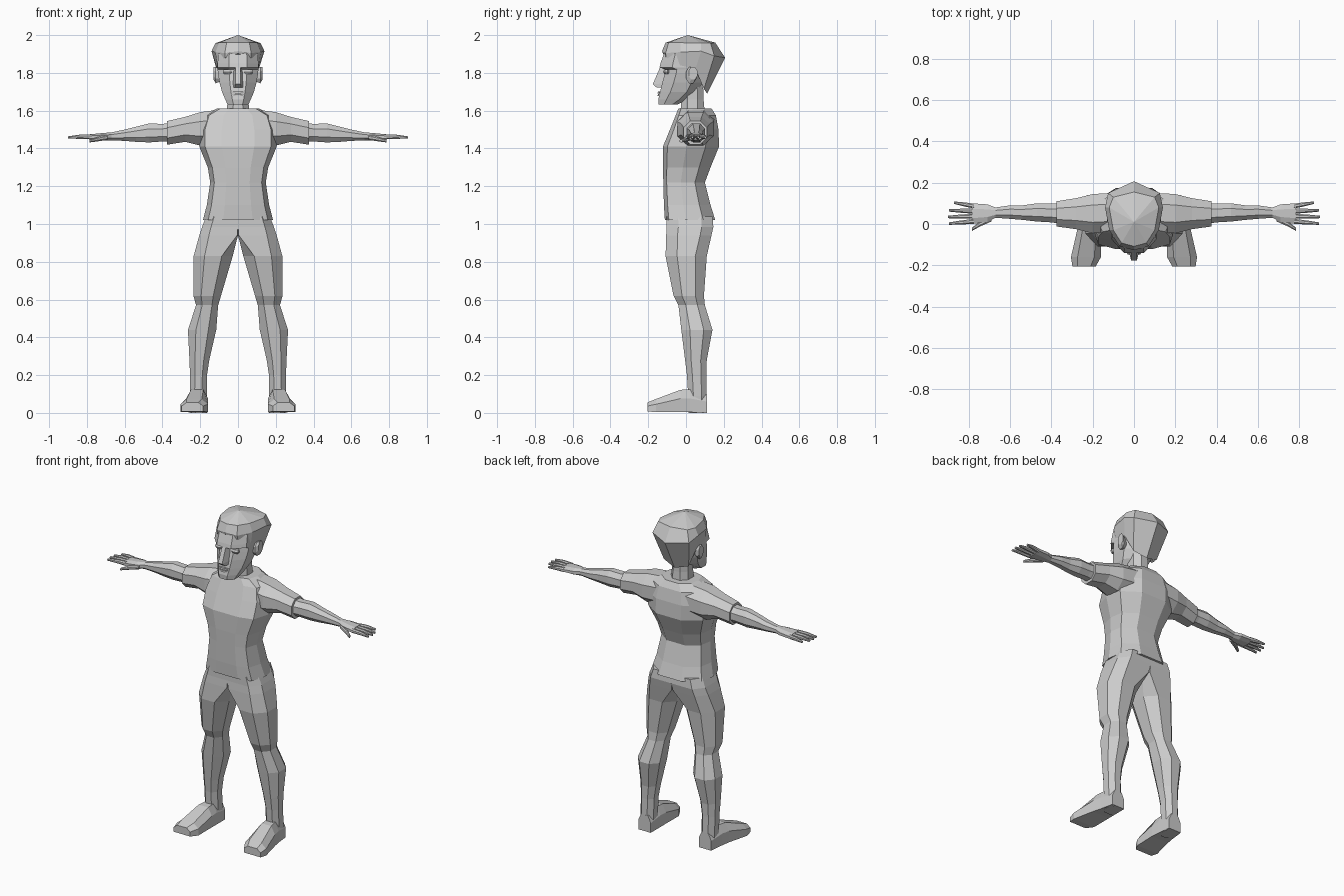
import bpy, bmesh

grey = bpy.data.materials.new("plain grey")
grey.diffuse_color = (0.6, 0.6, 0.6, 1)


def octagon(a0, a1, b0, b1, c=0.28, c0=None):
    """Chamfered rectangle; c0 is the chamfer on the a0 side."""
    c0 = c if c0 is None else c0
    w, h = a1 - a0, b1 - b0
    lo, hi = b0 + c * h, b1 - c * h
    return [(a0 + c0 * w, b0), (a1 - c * w, b0), (a1, lo), (a1, hi),
            (a1 - c * w, b1), (a0 + c0 * w, b1), (a0, hi), (a0, lo)]


def ring_z(z, x0, x1, y0, y1, c=0.28, c0=None):
    return [(x, y, z) for x, y in octagon(x0, x1, y0, y1, c, c0)]


def ring_x(x, y0, y1, z0, z1, c=0.28):
    return [(x, y, z) for y, z in octagon(y0, y1, z0, z1, c)]


def ring_y(y, x0, x1, z0, z1, c=0.22):
    # flat sole, chamfered top
    return [(x0, y, z0), (x1, y, z0), (x1, y, z0 + (z1 - z0) * 0.6),
            (x1 - c * (x1 - x0), y, z1), (x0 + c * (x1 - x0), y, z1),
            (x0, y, z0 + (z1 - z0) * 0.6)]


def loft(name, rings, mirror=False, apex=None):
    bm = bmesh.new()
    loops = [[bm.verts.new(p) for p in r] for r in rings]
    n = len(loops[0])
    for a, b in zip(loops, loops[1:]):
        for i in range(n):
            j = (i + 1) % n
            bm.faces.new((a[i], a[j], b[j], b[i]))
    bm.faces.new(loops[0])
    if apex:
        tip = bm.verts.new(apex)
        for i in range(n):
            bm.faces.new((loops[-1][i], loops[-1][(i + 1) % n], tip))
    else:
        bm.faces.new(loops[-1])
    bmesh.ops.recalc_face_normals(bm, faces=bm.faces[:])
    if mirror:
        # open the seam where the halves meet
        seam = [f for f in bm.faces if all(abs(v.co.x) < 1e-5 for v in f.verts)]
        bmesh.ops.delete(bm, geom=seam, context='FACES')
    bmesh.ops.remove_doubles(bm, verts=bm.verts[:], dist=1e-5)
    me = bpy.data.meshes.new(name)
    bm.to_mesh(me)
    bm.free()
    me.materials.append(grey)
    ob = bpy.data.objects.new(name, me)
    bpy.context.collection.objects.link(ob)
    if mirror:
        ob.modifiers.new("mirror", 'MIRROR').merge_threshold = 0.0005
    return ob


# shirt body
FRAC = [(0.42, 0), (0.85, 0.08), (1, 0.42), (0.92, 0.76), (0.42, 1)]


def torso_ring(z, hw, y0, y1):
    half = [(fx * hw, y0 + fy * (y1 - y0), z) for fx, fy in FRAC]
    return half + [(-x, y, zz) for x, y, zz in reversed(half)]


loft("shirt", [torso_ring(*s) for s in (
    (1.02, .186, -.112, .155), (1.10, .165, -.117, .13), (1.22, .147, -.12, .10),
    (1.30, .16, -.122, .13), (1.41, .205, -.122, .175), (1.50, .205, -.085, .172),
    (1.575, .18, -.055, .158), (1.612, .11, -.04, .135))])

# sleeves
loft("sleeve", [ring_x(*s) for s in (
    (.10, -.04, .15, 1.42, 1.605), (.20, -.045, .145, 1.415, 1.592),
    (.28, -.025, .125, 1.435, 1.567), (.375, -.012, .11, 1.42, 1.545))], True)

# bare arms and palms
loft("arm", [ring_x(*s) for s in (
    (.35, .0, .10, 1.435, 1.535), (.40, .008, .098, 1.437, 1.53),
    (.47, .012, .10, 1.432, 1.532), (.54, .02, .09, 1.435, 1.515),
    (.60, .025, .09, 1.44, 1.50), (.67, .03, .08, 1.443, 1.485),
    (.71, .01, .095, 1.442, 1.482), (.785, .0, .10, 1.445, 1.475))], True)

# fingers: base y, tip y, tip x
for i, (ya, yb, xt) in enumerate(((.013, .002, .895), (.038, .034, .90),
                                  (.062, .066, .895), (.087, .103, .87))):
    xm, ym = (.775 + xt) / 2, (ya + yb) / 2
    loft(f"finger_{i + 1}", [
        ring_x(.775, ya - .012, ya + .012, 1.448, 1.474),
        ring_x(xm, ym - .010, ym + .010, 1.451, 1.473),
        ring_x(xt, yb - .006, yb + .006, 1.452, 1.464)], True)
loft("thumb", [ring_x(.69, .012, .045, 1.445, 1.472),
               ring_x(.745, -.012, .012, 1.437, 1.460),
               ring_x(.785, -.034, -.018, 1.432, 1.447)], True)

# trousers
loft("trouser_leg", [ring_z(*s) for s in (
    (1.04, 0, .168, -.102, .14, .25, 0), (.985, 0, .19, -.102, .145, .25, 0),
    (.94, 0, .205, -.105, .135, .25, .02), (.83, .028, .235, -.108, .11),
    (.62, .09, .236, -.066, .095), (.57, .105, .222, -.04, .10),
    (.44, .115, .265, -.025, .14), (.28, .152, .257, -.005, .11),
    (.20, .164, .254, .005, .108), (.09, .165, .254, .012, .11),
    (.0, .165, .25, .012, .11))], True)

# shoes
loft("shoe", [ring_y(*s) for s in (
    (.11, .165, .25, .0, .10), (.02, .16, .264, .004, .125),
    (-.03, .158, .275, .006, .122), (-.16, .16, .305, .004, .073),
    (-.205, .185, .298, .008, .055))], True)

# neck
loft("neck", [ring_z(1.58, -.062, .062, -.03, .10), ring_z(1.66, -.054, .054, -.025, .093),
              ring_z(1.76, -.054, .054, -.02, .09)])

# face with a recessed eye band below the brow
loft("head", [ring_z(z, -w, w, y0, y1) for z, w, y0, y1 in (
    (1.632, .055, -.145, -.045), (1.66, .068, -.147, .01), (1.70, .085, -.137, .06),
    (1.75, .098, -.125, .09), (1.795, .106, -.112, .10), (1.818, .108, -.106, .10),
    (1.828, .110, -.140, .10), (1.85, .108, -.135, .10), (1.90, .105, -.118, .10),
    (1.93, .08, -.10, .09))])

# nose
loft("nose", [
    [(-.03, -.115, 1.722), (.03, -.115, 1.722), (.018, -.155, 1.722), (-.018, -.155, 1.722)],
    [(-.03, -.11, 1.745), (.03, -.11, 1.745), (.014, -.176, 1.74), (-.014, -.176, 1.74)],
    [(-.022, -.10, 1.83), (.022, -.10, 1.83), (.012, -.137, 1.83), (-.012, -.137, 1.83)]])

# lips
for name, z in (("lower_lip", 1.678), ("upper_lip", 1.692)):
    loft(name, [ring_z(z, -.028, .028, -.150, -.12), ring_z(z + .010, -.034, .034, -.149, -.12)])

# eyes
loft("eye", [ring_z(1.795, .035, .075, -.116, -.09), ring_z(1.806, .032, .08, -.121, -.09),
             ring_z(1.818, .035, .075, -.116, -.09)], True)

# ears
loft("ear", [ring_x(.09, .0, .045, 1.755, 1.82), ring_x(.118, .0, .055, 1.745, 1.83),
             ring_x(.13, .015, .06, 1.765, 1.832)], True)


# hair cap: half rings from front centre to back centre
def hair_ring(half):
    return half + [(-x, y, z) for x, y, z in reversed(half[1:-1])]


loft("hair", [hair_ring(h) for h in (
    [(0, -.122, 1.903), (.07, -.105, 1.88), (.11, -.03, 1.84),
     (.11, .05, 1.82), (.085, .095, 1.715), (0, .112, 1.69)],
    [(0, -.127, 1.915), (.07, -.108, 1.905), (.12, -.03, 1.91),
     (.14, .08, 1.915), (.125, .15, 1.89), (0, .207, 1.88)],
    [(0, -.108, 1.96), (.06, -.092, 1.96), (.10, -.03, 1.96),
     (.12, .08, 1.957), (.10, .13, 1.958), (0, .155, 1.96)])],
    apex=(0, .01, 2.0))
